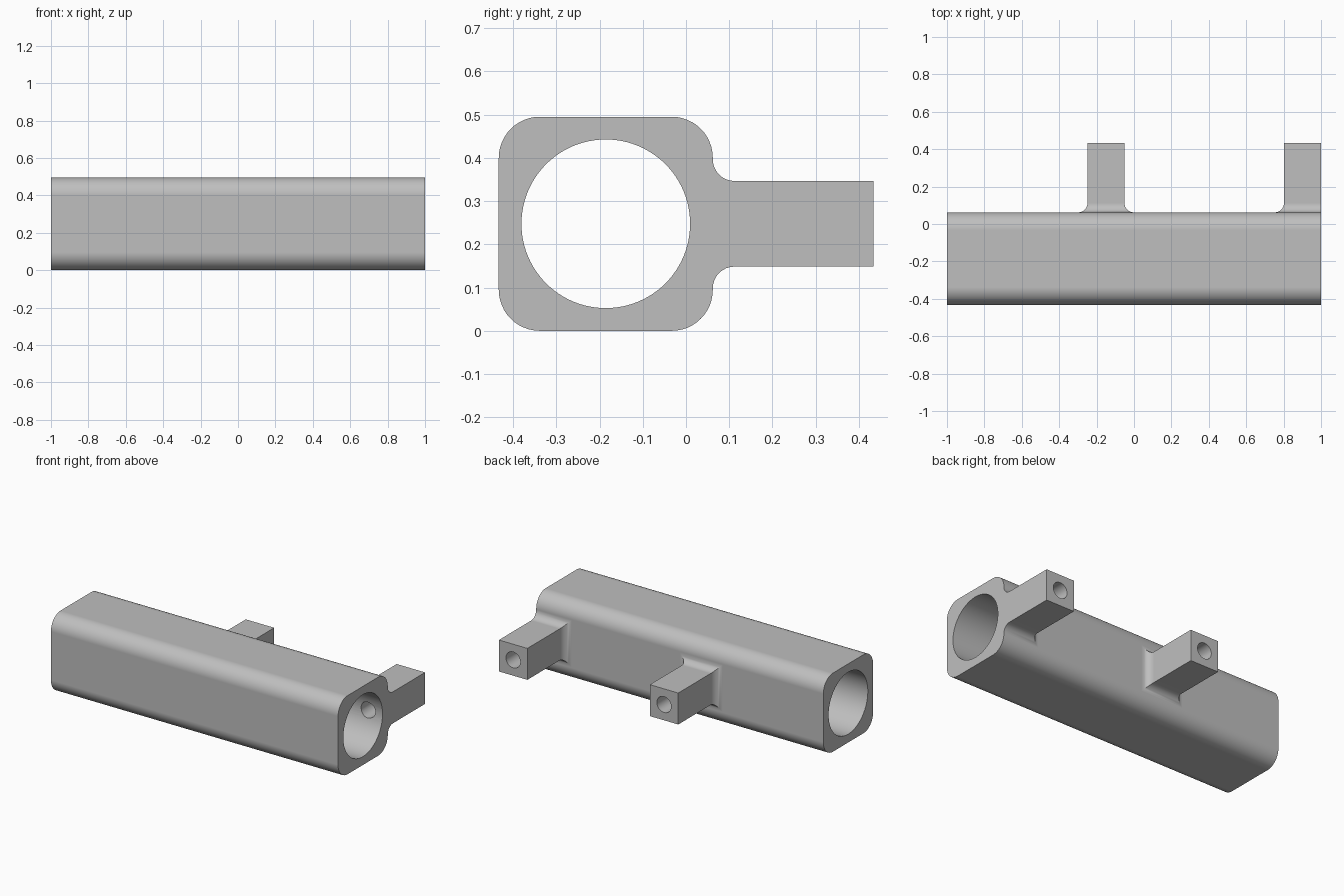
import bpy, bmesh, math
from mathutils import Matrix, Vector

cube = bpy.data.objects.get("Cube")
if cube:
    bpy.data.objects.remove(cube, do_unlink=True)

# Main dimensions
LENGTH = 2.0
SIDE = 0.495
FRONT = -0.433
BACK = FRONT + SIDE
REACH = 0.433
MID_Y, MID_Z = FRONT + SIDE / 2, SIDE / 2
CORNER, BORE = 0.095, 0.195
LUG_HALF, FILLET, PIN_HOLE = 0.099, 0.05, 0.05
LUG_CENTRES = (-0.15, 1.0 - LUG_HALF)

grey = bpy.data.materials.new("plain grey")
grey.use_nodes = True
grey.diffuse_color = (0.52, 0.52, 0.52, 1)
grey.node_tree.nodes["Principled BSDF"].inputs["Base Color"].default_value = grey.diffuse_color


def loft(name, rings):
    """Skin a list of equal-length point rings and cap both ends."""
    bm = bmesh.new()
    loops = [[bm.verts.new(p) for p in ring] for ring in rings]
    for a, b in zip(loops, loops[1:]):
        for i in range(len(a)):
            j = (i + 1) % len(a)
            bm.faces.new((a[i], a[j], b[j], b[i]))
    bm.faces.new(loops[0])
    bm.faces.new(loops[-1])
    bmesh.ops.recalc_face_normals(bm, faces=bm.faces)
    mesh = bpy.data.meshes.new(name)
    bm.to_mesh(mesh)
    bm.free()
    mesh.materials.append(grey)
    obj = bpy.data.objects.new(name, mesh)
    bpy.context.collection.objects.link(obj)
    return obj


def cylinder(name, radius, depth, centre, axis, sides):
    bm = bmesh.new()
    turn = Vector((0, 0, 1)).rotation_difference(Vector(axis)).to_matrix().to_4x4()
    bmesh.ops.create_cone(bm, cap_ends=True, segments=sides, radius1=radius, radius2=radius,
                          depth=depth, matrix=Matrix.Translation(centre) @ turn)
    mesh = bpy.data.meshes.new(name)
    bm.to_mesh(mesh)
    bm.free()
    mesh.materials.append(grey)
    obj = bpy.data.objects.new(name, mesh)
    bpy.context.collection.objects.link(obj)
    return obj


def rounded_square(x, steps=12):
    points = []
    inner = SIDE / 2 - CORNER
    for k, (sy, sz) in enumerate(((1, 1), (-1, 1), (-1, -1), (1, -1))):
        for s in range(steps + 1):
            a = math.pi / 2 * (k + s / steps)
            points.append((x, MID_Y + sy * inner + CORNER * math.cos(a),
                           MID_Z + sz * inner + CORNER * math.sin(a)))
    return points


def lug_ring(cx, half, y):
    """Square ring, held flush with the end of the housing."""
    lo, hi = cx - half, min(cx + half, LENGTH / 2)
    return [(lo, y, MID_Z - half), (hi, y, MID_Z - half),
            (hi, y, MID_Z + half), (lo, y, MID_Z + half)]


def combine(target, tool, operation):
    mod = target.modifiers.new(operation.lower(), "BOOLEAN")
    mod.operation = operation
    mod.solver = "EXACT"
    mod.object = tool
    bpy.context.view_layer.objects.active = target
    bpy.ops.object.modifier_apply(modifier=mod.name)
    bpy.data.objects.remove(tool, do_unlink=True)


# Square housing with rounded long edges
housing = loft("housing", [rounded_square(-LENGTH / 2), rounded_square(LENGTH / 2)])

# Mounting lugs with a concave fillet at the root
for cx in LUG_CENTRES:
    rings = [lug_ring(cx, LUG_HALF + FILLET, BACK - 0.02)]
    for s in range(9):
        a = math.pi / 2 * s / 8
        rings.append(lug_ring(cx, LUG_HALF + FILLET * (1 - math.sin(a)),
                              BACK + FILLET * (1 - math.cos(a))))
    rings.append(lug_ring(cx, LUG_HALF, REACH))
    combine(housing, loft("lug", rings), "UNION")

# Long bore, then a pin hole through each lug into the bore
combine(housing, cylinder("bore", BORE, LENGTH + 0.2, (0, MID_Y, MID_Z), (1, 0, 0), 96), "DIFFERENCE")
for cx in LUG_CENTRES:
    depth = REACH + 0.1 - MID_Y
    combine(housing, cylinder("pin_hole", PIN_HOLE, depth, (cx, MID_Y + depth / 2, MID_Z),
                              (0, 1, 0), 48), "DIFFERENCE")

# Smooth curves, crisp edges, even flats
bpy.ops.object.select_all(action="DESELECT")
housing.select_set(True)
bpy.context.view_layer.objects.active = housing
bpy.ops.object.shade_smooth_by_angle(angle=math.radians(30))
weighted = housing.modifiers.new("even_flats", "WEIGHTED_NORMAL")
weighted.keep_sharp = True
